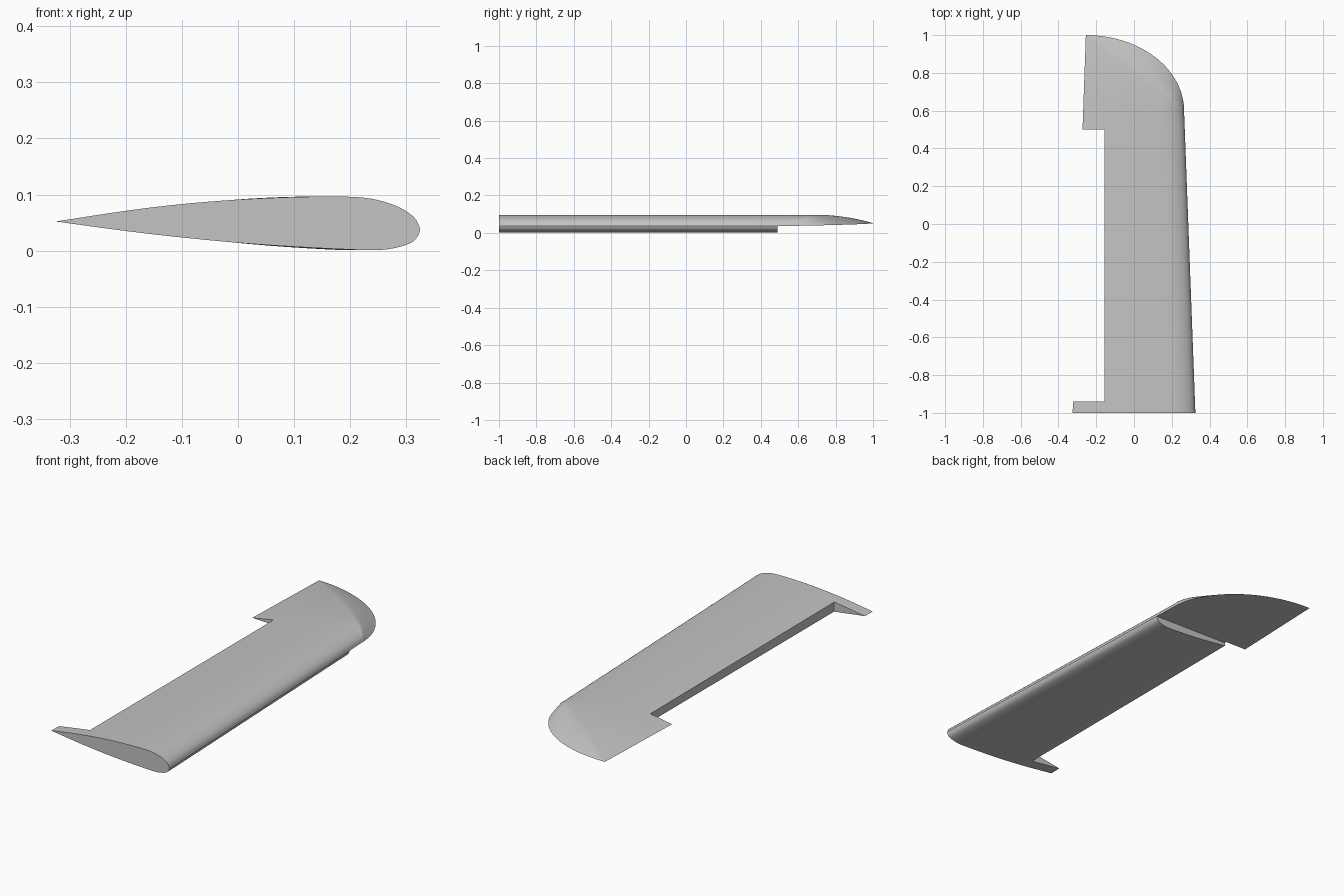
import bpy, bmesh, math
from mathutils import Vector

cube = bpy.data.objects.get("Cube")
if cube:
    bpy.data.objects.remove(cube, do_unlink=True)

grey = bpy.data.materials.new("light grey")
grey.use_nodes = True
grey.diffuse_color = (0.55, 0.55, 0.55, 1)
grey.node_tree.nodes["Principled BSDF"].inputs["Base Color"].default_value = grey.diffuse_color

# Root section: (x, z) from trailing edge over the top to the nose, then back underneath
TOP = [(-.325, .052), (-.2, .071), (-.1, .083), (0, .091), (.1, .0955), (.2, .096),
       (.25, .09), (.29, .076), (.315, .058), (.325, .038)]
BOTTOM = [(.325, .038), (.321, .027), (.31, .015), (.285, .006), (.25, .001), (.2, .002),
          (.1, .007), (0, .014), (-.1, .0235), (-.2, .035), (-.325, .052)]


def smooth_line(points, steps=4):
    """Catmull-Rom curve through the points, as (chord fraction, z)."""
    p = [Vector(q) for q in points]
    p = [2 * p[0] - p[1]] + p + [2 * p[-1] - p[-2]]
    out = []
    for a, b, c, d in zip(p, p[1:], p[2:], p[3:]):
        for i in range(steps):
            t = i / steps
            out.append(b + (c - a) * t / 2 + (a * 2 - b * 5 + c * 4 - d) * t * t / 2
                       + (b * 3 - a - c * 3 + d) * t ** 3 / 2)
    out.append(p[-2])
    return [(min(max((q.x + .325) / .65, 0), 1), q.y) for q in out]


upper = smooth_line(TOP)
lower = smooth_line(BOTTOM)[1:-1]
STEP_Y, TIP_Y = 0.49, 0.6


def chord_z(u):
    return .052 - .014 * u


def chord_x(u, y):
    trailing = -.325 + .035 * (y + 1)
    leading = .325 - .0375 * (y + 1)
    return trailing + (leading - trailing) * u


def straight_ring(y, full):
    ring = [(chord_x(u, y), y, z) for u, z in upper]
    return ring + [(chord_x(u, y), y, z if full else chord_z(u)) for u, z in lower]


def tip_ring(t):
    """Ring between the slanted crease (t = 0) and the curved rim (t = 1)."""
    x0, x1 = -.255, chord_x(1, TIP_Y)

    def place(u, z):
        a = math.acos((2 * u - 1) / math.sqrt(2)) - math.pi / 4
        px = u + (math.cos(a) - u) * t
        py = (1 - u) + (math.sin(a) - 1 + u) * t
        drop = 1 - t ** 1.5
        return (x0 + (x1 - x0) * px, TIP_Y + (1 - TIP_Y) * py,
                chord_z(u) + (z - chord_z(u)) * drop)
    return [place(u, z) for u, z in upper] + [place(u, chord_z(u)) for u, z in lower]


# Wing body: full section, step on the underside, then the thin rounded tip
rings = [straight_ring(-1, True), straight_ring(STEP_Y, True),
         straight_ring(STEP_Y, False), straight_ring(TIP_Y, False)]
rings += [tip_ring(i / 10) for i in range(11)]

bm = bmesh.new()
loops = [[bm.verts.new(p) for p in ring] for ring in rings]
count = len(loops[0])
for a, b in zip(loops, loops[1:]):
    for i in range(count):
        j = (i + 1) % count
        bm.faces.new((a[i], a[j], b[j], b[i]))
bm.faces.new(loops[0])
bmesh.ops.remove_doubles(bm, verts=bm.verts, dist=1e-5)
bmesh.ops.recalc_face_normals(bm, faces=bm.faces)
mesh = bpy.data.meshes.new("wing")
bm.to_mesh(mesh)
bm.free()
mesh.materials.append(grey)
wing = bpy.data.objects.new("wing", mesh)
bpy.context.collection.objects.link(wing)

# Notch in the trailing edge for the control surface
bpy.ops.mesh.primitive_cube_add(size=1, location=(-.405, -.22, .05))
cutter = bpy.context.object
cutter.name = "trailing_edge_cutter"
cutter.scale = (.5, 1.44, .5)
cutter.hide_render = True
cutter.data.materials.append(grey)

bpy.ops.object.select_all(action='DESELECT')
wing.select_set(True)
bpy.context.view_layer.objects.active = wing
notch = wing.modifiers.new("notch", 'BOOLEAN')
notch.operation = 'DIFFERENCE'
notch.solver = 'EXACT'
notch.object = cutter
bpy.ops.object.modifier_apply(modifier=notch.name)
bpy.data.objects.remove(cutter, do_unlink=True)
bpy.ops.object.shade_smooth_by_angle(angle=math.radians(30))
